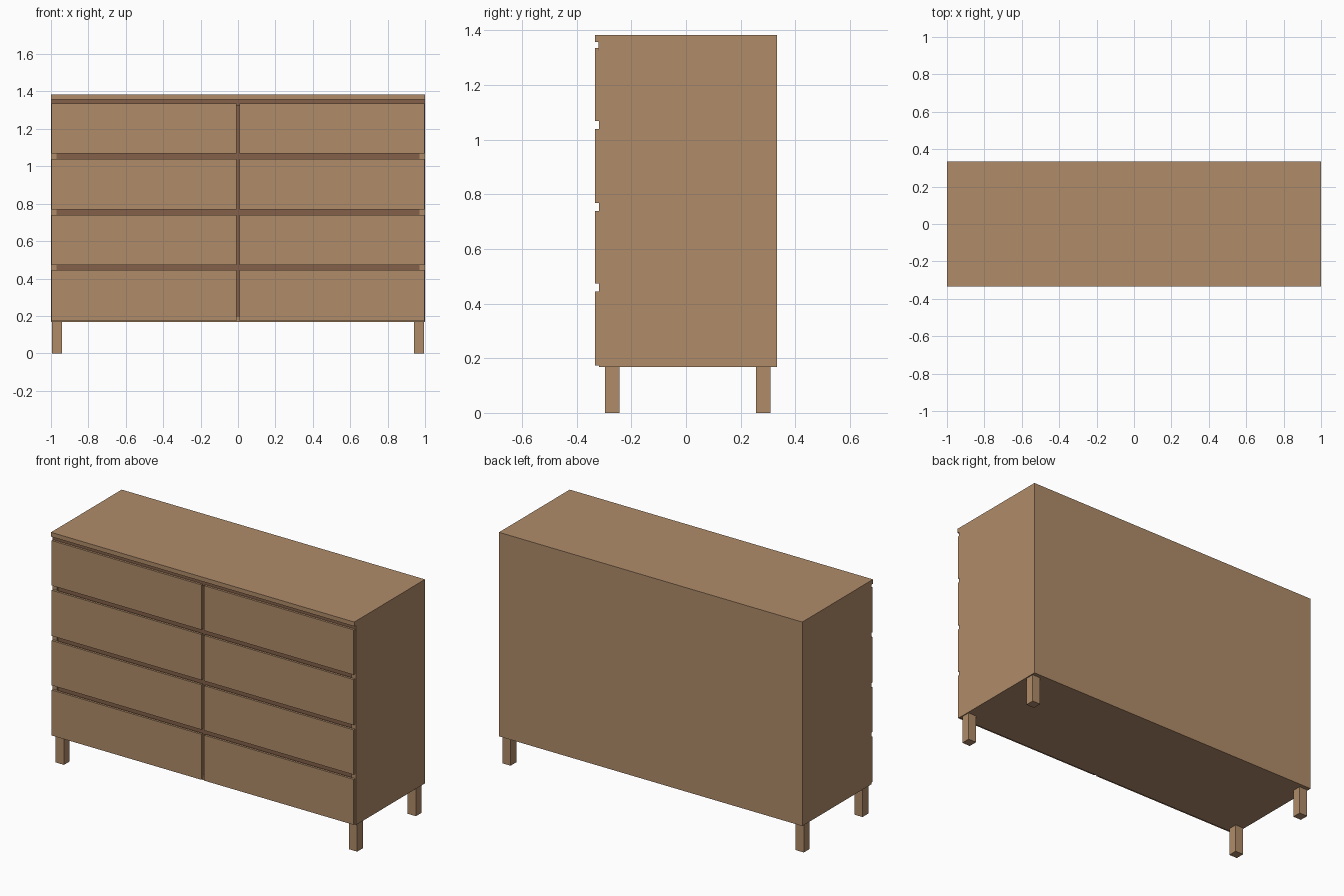
import bpy

if "Cube" in bpy.data.objects:
    bpy.data.objects.remove(bpy.data.objects["Cube"])


def material(name, rgb):
    m = bpy.data.materials.new(name)
    m.diffuse_color = (*rgb, 1)
    m.use_nodes = True
    m.node_tree.nodes["Principled BSDF"].inputs["Base Color"].default_value = m.diffuse_color
    return m


wood = material("light wood", (0.434, 0.262, 0.144))
shade = material("dark wood recess", (0.227, 0.117, 0.065))


def box(name, x, y, z, mat=wood):
    """Box from (min, max) ranges on each axis."""
    bpy.ops.mesh.primitive_cube_add(size=1)
    o = bpy.context.object
    o.name = name
    for v in o.data.vertices:
        v.co = [r[0] if c < 0 else r[1] for c, r in zip(v.co, (x, y, z))]
    o.data.materials.append(mat)
    return o


FRONT, BODY, BACK = -0.333, -0.318, 0.333
BOTTOM, TOP = 0.168, 1.384

# Carcass: top, sides, back and bottom
box("top_panel", (-1, 1), (FRONT, BACK), (1.358, TOP))
for s, side in ((-1, "left"), (1, "right")):
    box(side + "_side_panel", sorted((s * 0.97, s)), (BODY, BACK), (BOTTOM, 1.358))
box("back_panel", (-0.97, 0.97), (BACK - 0.02, BACK), (BOTTOM, 1.358))
box("bottom_panel", (-0.97, 0.97), (BODY, BACK - 0.02), (BOTTOM, BOTTOM + 0.025))

# Dark recess behind the drawer gaps, and the dark rail under the top
box("recess_panel", (-0.97, 0.97), (BODY + 0.008, BODY + 0.025), (BOTTOM + 0.025, 1.358), shade)
box("top_rail", (-0.998, 0.998), (BODY - 0.002, BODY + 0.006), (1.325, 1.358), shade)

# Drawer fronts, two columns of four
for row, z in enumerate(((0.174, 0.445), (0.473, 0.74), (0.768, 1.04), (1.068, 1.336))):
    for s, side in ((-1, "left"), (1, "right")):
        box(f"{side}_drawer_front_{row + 1}", sorted((s * 0.009, s * 0.996)),
            (FRONT, BODY - 0.001), z)

# Legs
for s, side in ((-1, "left"), (1, "right")):
    for y, end in (((-0.297, -0.243), "front"), ((0.256, 0.31), "back")):
        box(f"{side}_{end}_leg", sorted((s * 0.94, s * 0.994)), y, (0, BOTTOM))
